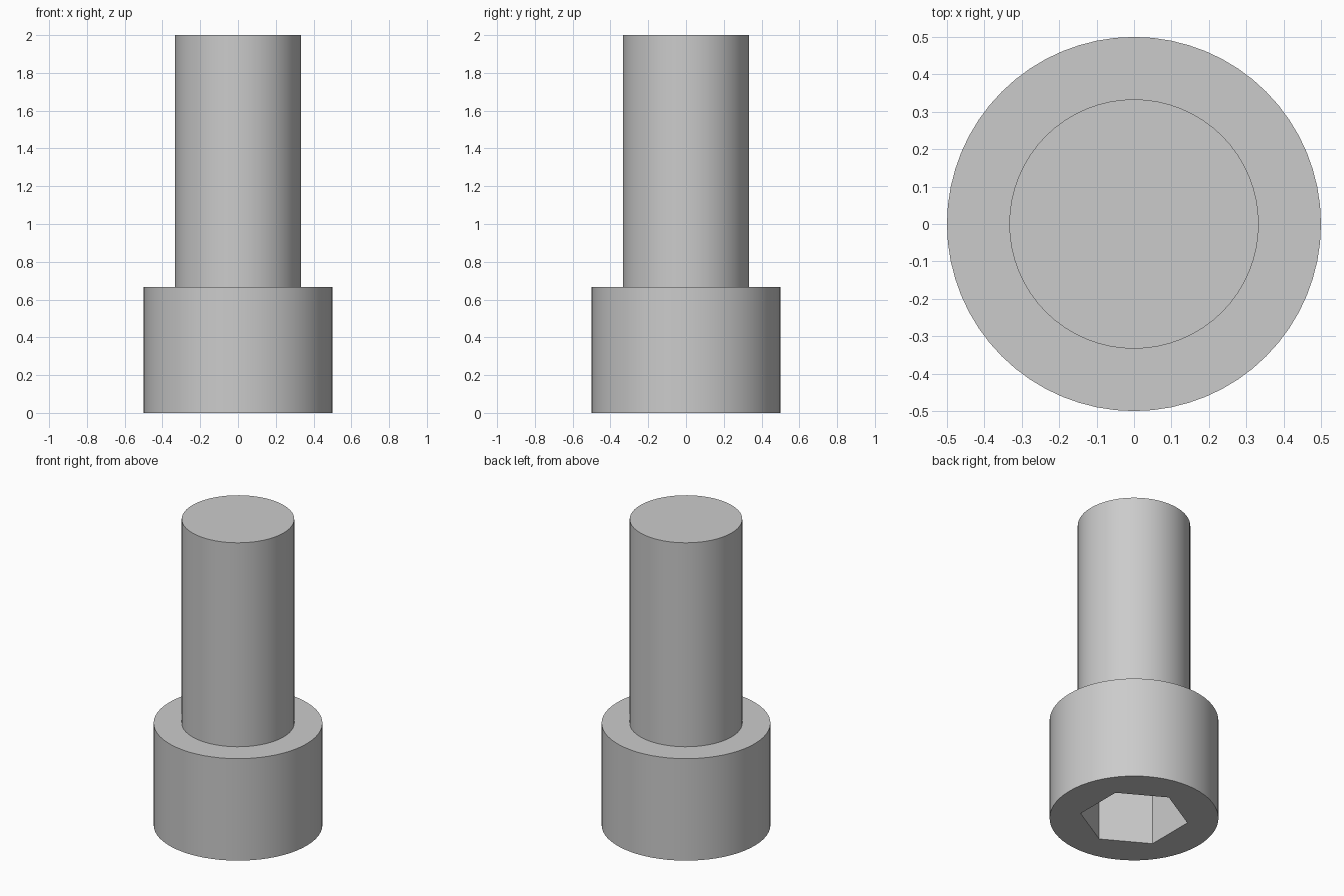
import bpy, bmesh
from math import cos, sin, pi, radians

cube = bpy.data.objects.get("Cube")
if cube:
    bpy.data.objects.remove(cube)

HEAD_R, HEAD_H = 0.5, 2 / 3
SHANK_R, TOP = 1 / 3, 2.0
SOCKET_R, SOCKET_D = 0.321, 1 / 3
SIDES = 64

steel = bpy.data.materials.new("grey steel")
steel.use_nodes = True
colour = (0.6, 0.6, 0.6, 1)
steel.diffuse_color = colour
steel.node_tree.nodes["Principled BSDF"].inputs["Base Color"].default_value = colour


def ring(bm, radius, z, sides, start=0.0):
    """Closed loop of vertices around the z axis."""
    return [bm.verts.new((radius * cos(start + 2 * pi * i / sides),
                          radius * sin(start + 2 * pi * i / sides), z))
            for i in range(sides)]


def wall(bm, low, high):
    """Quads joining two loops of equal length."""
    n = len(low)
    for i in range(n):
        j = (i + 1) % n
        bm.faces.new((low[i], low[j], high[j], high[i]))


def finish(bm, name):
    bmesh.ops.recalc_face_normals(bm, faces=bm.faces)
    mesh = bpy.data.meshes.new(name)
    bm.to_mesh(mesh)
    bm.free()
    mesh.materials.append(steel)
    obj = bpy.data.objects.new(name, mesh)
    bpy.context.collection.objects.link(obj)
    bpy.ops.object.select_all(action='DESELECT')
    obj.select_set(True)
    bpy.context.view_layer.objects.active = obj
    bpy.ops.object.shade_smooth_by_angle(angle=radians(30))


# Cylindrical head with a hexagonal socket sunk into its underside
bm = bmesh.new()
base, top = ring(bm, HEAD_R, 0, SIDES), ring(bm, HEAD_R, HEAD_H, SIDES)
wall(bm, base, top)
bm.faces.new(top)
mouth = ring(bm, SOCKET_R, 0, 6, pi / 6)
floor = ring(bm, SOCKET_R, SOCKET_D, 6, pi / 6)
wall(bm, mouth, floor)
bm.faces.new(floor)
rim = [e for e in bm.edges if e.is_boundary]
bmesh.ops.triangle_fill(bm, edges=rim, use_beauty=True, normal=(0, 0, -1))
finish(bm, "head")

# Plain shank, seated slightly inside the head
bm = bmesh.new()
base, top = ring(bm, SHANK_R, HEAD_H - 0.05, SIDES), ring(bm, SHANK_R, TOP, SIDES)
wall(bm, base, top)
bm.faces.new(base)
bm.faces.new(top)
finish(bm, "shank")
